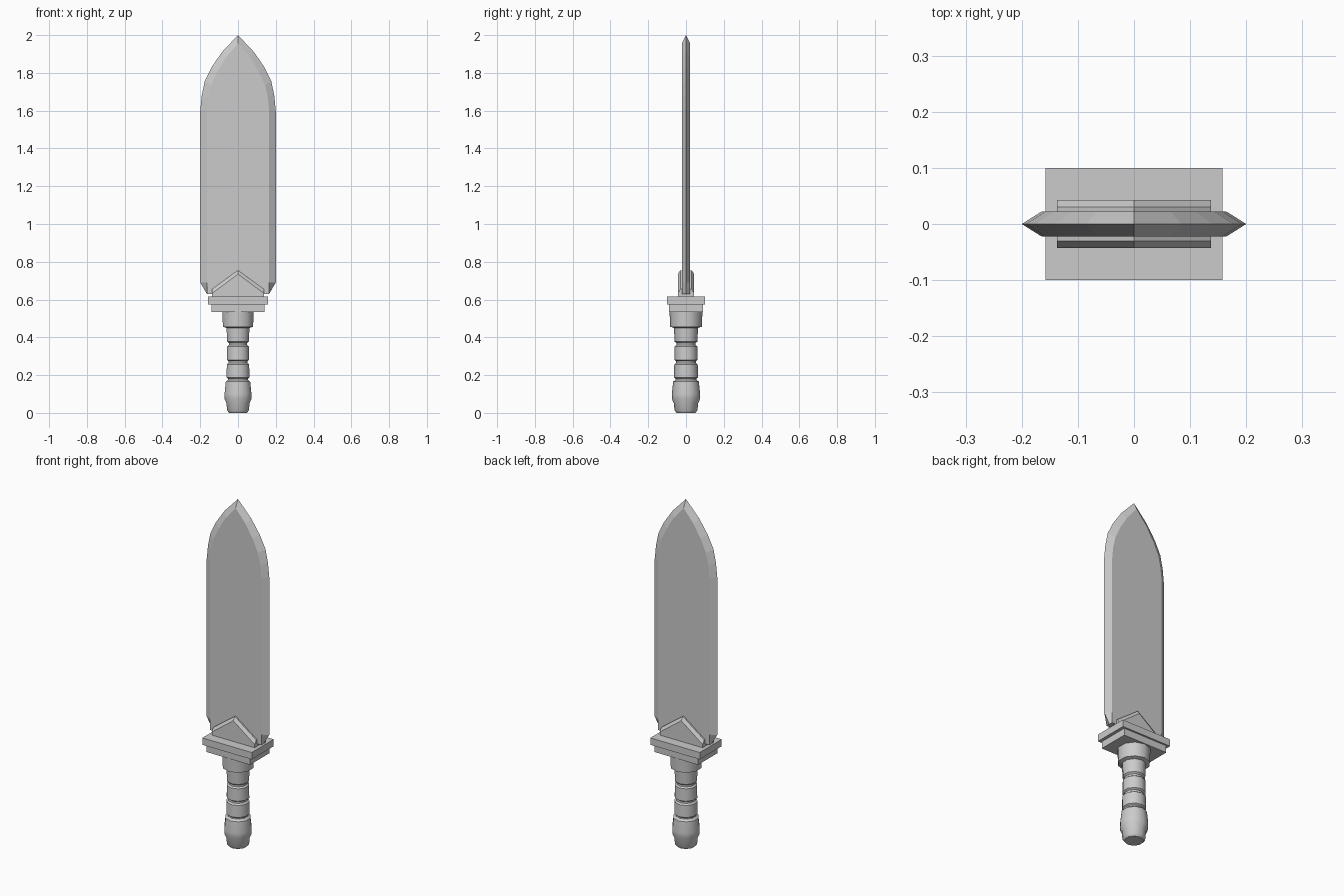
import bpy, bmesh, math

if "Cube" in bpy.data.objects:
    bpy.data.objects.remove(bpy.data.objects["Cube"])


def make(name, rings):
    """Loft equal-length closed rings of 3D points and cap both ends."""
    bm = bmesh.new()
    loops = [[bm.verts.new(p) for p in ring] for ring in rings]
    for a, b in zip(loops, loops[1:]):
        n = len(a)
        for i in range(n):
            j = (i + 1) % n
            bm.faces.new((a[i], a[j], b[j], b[i]))
    bm.faces.new(loops[0])
    bm.faces.new(loops[-1])
    bmesh.ops.recalc_face_normals(bm, faces=bm.faces)
    mesh = bpy.data.meshes.new(name)
    bm.to_mesh(mesh)
    bm.free()
    obj = bpy.data.objects.new(name, mesh)
    bpy.context.collection.objects.link(obj)
    return obj


def outline(half, y):
    """Mirror a right-hand xz outline (last point on the axis) at depth y."""
    pts = half + [(-x, z) for x, z in reversed(half[:-1])]
    return [(x, y, z) for x, z in pts]


def slab(name, hx, hy, z0, z1):
    corners = [(-hx, -hy), (hx, -hy), (hx, hy), (-hx, hy)]
    return make(name, [[(x, y, z) for x, y in corners] for z in (z0, z1)])


# Blade: flat faces bevelled to a sharp edge
edge = [(.165, .63), (.2, .69), (.2, 1.6), (.192, 1.68), (.176, 1.757),
        (.14, 1.83), (.085, 1.91), (0, 2)]
face = [(.165, .63), (.165, .69), (.165, 1.6), (.158, 1.67), (.143, 1.735),
        (.11, 1.805), (.065, 1.88), (0, 1.957)]
make("blade", [outline(face, -.022), outline(edge, 0), outline(face, .022)])

# Pointed blade collar with chamfered roof
big = [(.137, .61), (.137, .655), (0, .755)]
small = [(.137, .61), (.137, .633), (0, .735)]
make("blade_collar", [outline(small, -.043), outline(big, -.03),
                      outline(big, .03), outline(small, .043)])

# Stepped guard
slab("guard_upper", .158, .1, .575, .615)
slab("guard_lower", .14, .09, .535, .575)

# Ten-sided turned grip: (radius, height) from pommel to guard
profile = [(.05, 0), (.061, .014), (.064, .05), (.075, .075), (.075, .1),
           (.068, .165), (.056, .175), (.056, .182), (.064, .188),
           (.062, .257), (.052, .264), (.052, .274), (.062, .281),
           (.06, .352), (.051, .359), (.051, .369), (.06, .377),
           (.064, .45), (.084, .456), (.087, .535)]
SIDES = 10
grip = make("grip", [[(r * math.sin(2 * math.pi * i / SIDES),
                       r * math.cos(2 * math.pi * i / SIDES), z)
                      for i in range(SIDES)] for r, z in profile])
bpy.context.view_layer.objects.active = grip
grip.select_set(True)
bpy.ops.object.shade_smooth_by_angle(angle=math.radians(38))
